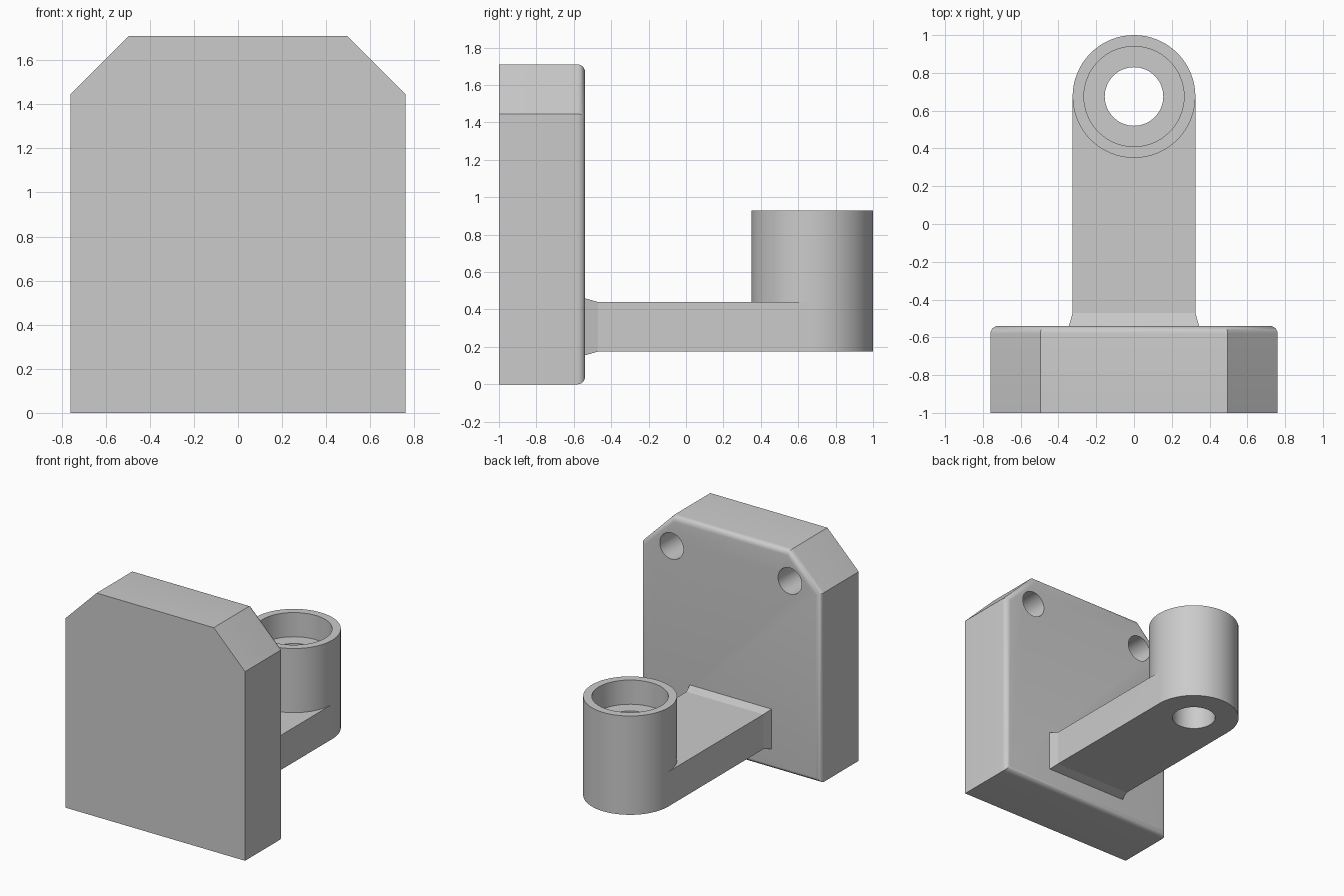
import bpy, bmesh, math
from mathutils import Matrix

cube = bpy.data.objects.get("Cube")
if cube:
    bpy.data.objects.remove(cube, do_unlink=True)

grey = bpy.data.materials.new("plain_grey")
grey.use_nodes = True
colour = (0.6, 0.6, 0.6, 1)
grey.diffuse_color = colour
grey.node_tree.nodes["Principled BSDF"].inputs["Base Color"].default_value = colour

BACK = -0.54                      # rear face of the plate
BOSS_Y, BOSS_R = 0.675, 0.325     # boss centre and radius
ARM_Z, ARM_TOP, BOSS_TOP = 0.175, 0.44, 0.93
SEGS = 64


def make_object(name, bm):
    bmesh.ops.recalc_face_normals(bm, faces=bm.faces)
    mesh = bpy.data.meshes.new(name)
    bm.to_mesh(mesh)
    bm.free()
    mesh.materials.append(grey)
    obj = bpy.data.objects.new(name, mesh)
    bpy.context.collection.objects.link(obj)
    return obj


def prism(points, offset):
    bm = bmesh.new()
    face = bm.faces.new([bm.verts.new(p) for p in points])
    out = bmesh.ops.extrude_face_region(bm, geom=[face])
    moved = [v for v in out["geom"] if isinstance(v, bmesh.types.BMVert)]
    bmesh.ops.translate(bm, verts=moved, vec=offset)
    return bm


def cylinder(name, r, x, y, z0, z1):
    pts = [(x + r * math.cos(2 * math.pi * i / SEGS),
            y + r * math.sin(2 * math.pi * i / SEGS), z0) for i in range(SEGS)]
    return make_object(name, prism(pts, (0, 0, z1 - z0)))


def combine(obj, tool, operation):
    mod = obj.modifiers.new(operation.lower(), 'BOOLEAN')
    mod.operation, mod.solver, mod.object = operation, 'EXACT', tool
    bpy.context.view_layer.objects.active = obj
    bpy.ops.object.modifier_apply(modifier=mod.name)
    bpy.data.objects.remove(tool, do_unlink=True)


def smooth(obj):
    bpy.ops.object.select_all(action='DESELECT')
    obj.select_set(True)
    bpy.context.view_layer.objects.active = obj
    bpy.ops.object.shade_smooth_by_angle(angle=math.radians(30))


# Mounting plate: clipped top corners, rounded rear rim
half = [(0.76, 0), (0.76, 1.445), (0.495, 1.71)]
outline = half + [(-x, z) for x, z in reversed(half)]
bm = prism([(x, -1, z) for x, z in outline], (0, BACK + 1, 0))
rim = [e for e in bm.edges if all(v.co.y > BACK - 0.01 for v in e.verts)]
bmesh.ops.bevel(bm, geom=rim, offset=0.04, segments=6, profile=0.5, affect='EDGES')
plate = make_object("mounting_plate", bm)

# Blind screw holes in the upper rear corners
for side in (-1, 1):
    hole = cylinder("screw_hole_cutter", 0.1, 0, 0, 0, 0.4)
    hole.data.transform(Matrix.Translation((side * 0.5, BACK + 0.1, 1.48))
                        @ Matrix.Rotation(math.pi / 2, 4, 'X'))
    combine(plate, hole, 'DIFFERENCE')
smooth(plate)

# Arm with a round end
arc = [math.pi * i / (SEGS // 2) for i in range(SEGS // 2 + 1)]
arm_outline = [(-BOSS_R, -0.47, ARM_Z), (BOSS_R, -0.47, ARM_Z)]
arm_outline += [(BOSS_R * math.cos(a), BOSS_Y + BOSS_R * math.sin(a), ARM_Z) for a in arc]
arm = make_object("support_arm", prism(arm_outline, (0, 0, ARM_TOP - ARM_Z)))

# Boss on the arm's end, with a through bore and a wider counterbore
combine(arm, cylinder("boss", BOSS_R, 0, BOSS_Y, ARM_TOP, BOSS_TOP), 'UNION')
combine(arm, cylinder("bore_cutter", 0.155, 0, BOSS_Y, 0, 1.2), 'DIFFERENCE')
combine(arm, cylinder("counterbore_cutter", 0.265, 0, BOSS_Y, BOSS_TOP - 0.185, 1.2), 'DIFFERENCE')
smooth(arm)

# Flared foot where the arm meets the plate
mid = (ARM_Z + ARM_TOP) / 2
h = (ARM_TOP - ARM_Z) / 2
bm = prism([(sx * BOSS_R, -0.47, mid + sz * h)
            for sx, sz in ((-1, -1), (1, -1), (1, 1), (-1, 1))], (0, BACK + 0.47, 0))
for v in bm.verts:
    if v.co.y < -0.5:
        v.co.x += math.copysign(0.02, v.co.x)
        v.co.z += math.copysign(0.02, v.co.z - mid)
make_object("arm_foot", bm)
